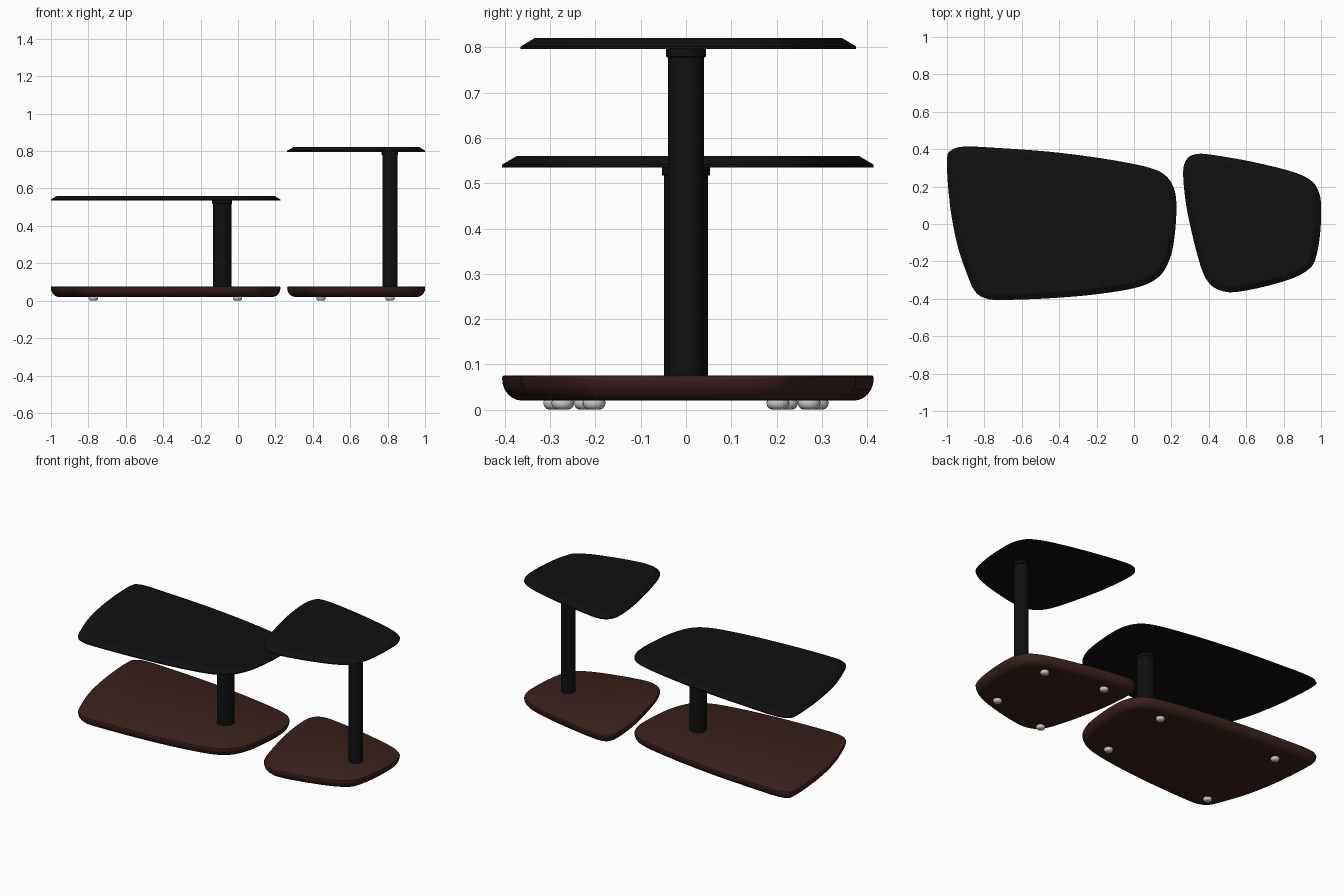
import bpy, bmesh, math
from mathutils import Vector

if "Cube" in bpy.data.objects:
    bpy.data.objects.remove(bpy.data.objects["Cube"])


def material(name, rgb):
    m = bpy.data.materials.new(name)
    m.diffuse_color = (*rgb, 1)
    m.use_nodes = True
    m.node_tree.nodes["Principled BSDF"].inputs["Base Color"].default_value = m.diffuse_color
    return m


black = material("black", (0.005, 0.005, 0.005))
brown = material("dark_brown", (0.042, 0.015, 0.012))

# Plan outlines, clockwise from the back left corner
LARGE = [(-1, .34), (-.975, .395), (-.9, .414), (-.72, .406), (-.45, .386), (-.18, .352),
         (.06, .307), (.165, .262), (.215, .185), (.227, .08), (.215, -.08), (.19, -.19),
         (.135, -.28), (.03, -.335), (-.18, -.373), (-.45, -.397), (-.72, -.406),
         (-.8, -.395), (-.85, -.36), (-.888, -.28), (-.945, -.11), (-.985, .11)]
SMALL = [(.263, .28), (.285, .35), (.335, .374), (.415, .37), (.62, .335), (.835, .283),
         (.935, .24), (.98, .19), (1, .107), (.995, -.053), (.97, -.187), (.93, -.245),
         (.835, -.295), (.675, -.34), (.54, -.364), (.47, -.358), (.41, -.325),
         (.365, -.25), (.317, -.08), (.278, .107)]


def smooth_loop(pts, steps=6):
    """Closed Catmull-Rom curve through the points."""
    p = [Vector(q) for q in pts]
    n, out = len(p), []
    for i in range(n):
        a, b, c, d = (p[(i + k - 1) % n] for k in range(4))
        for s in range(steps):
            t = s / steps
            out.append(0.5 * (2 * b + (c - a) * t + (2 * a - 5 * b + 4 * c - d) * t * t
                              + (3 * b - a - 3 * c + d) * t ** 3))
    return out


def inset(loop, dist):
    n, out = len(loop), []
    for i, p in enumerate(loop):
        t = (loop[(i + 1) % n] - loop[i - 1]).normalized()
        out.append(p + Vector((t.y, -t.x)) * dist)
    return out


def loft(name, loops, mat=None):
    """Capped solid through a stack of (loop, z) rings."""
    bm = bmesh.new()
    rings = [[bm.verts.new((p.x, p.y, z)) for p in loop] for loop, z in loops]
    for lo, hi in zip(rings, rings[1:]):
        n = len(lo)
        for i in range(n):
            bm.faces.new((lo[i], lo[(i + 1) % n], hi[(i + 1) % n], hi[i]))
    bm.faces.new(rings[0])
    bm.faces.new(rings[-1])
    bmesh.ops.recalc_face_normals(bm, faces=bm.faces)
    me = bpy.data.meshes.new(name)
    bm.to_mesh(me)
    bm.free()
    ob = bpy.data.objects.new(name, me)
    bpy.context.collection.objects.link(ob)
    if mat:
        me.materials.append(mat)
    bpy.ops.object.select_all(action='DESELECT')
    ob.select_set(True)
    bpy.context.view_layer.objects.active = ob
    bpy.ops.object.shade_smooth_by_angle(angle=math.radians(30))
    return ob


def lathe(name, centre, profile, mat=None, sides=48):
    ring = lambda r: [Vector((centre[0] + r * math.cos(2 * math.pi * i / sides),
                              centre[1] + r * math.sin(2 * math.pi * i / sides)))
                      for i in range(sides)]
    return loft(name, [(ring(r), z) for r, z in profile], mat)


def table(name, outline, z, column_x, radius, feet):
    loop = smooth_loop(outline)
    # thin top with a chamfered upper edge
    loft(name + "_top", [(loop, z - .025), (loop, z - .019), (inset(loop, .032), z)], black)
    # base slab with a rounded underside
    arc = [math.radians(15 * k) for k in range(7)]
    rings = [(inset(loop, .044 * (1 - math.sin(a))), .068 - .048 * math.cos(a)) for a in arc]
    rings += [(loop, .071), (inset(loop, .0015), .0745), (inset(loop, .005), .076)]
    loft(name + "_base", rings, brown)
    # column and its mounting collar
    lathe(name + "_column", (column_x, 0), [(radius, .07), (radius, z - .03)], black)
    c = radius + .004
    lathe(name + "_collar", (column_x, 0),
          [(c - .002, z - .043), (c, z - .041), (c, z - .024)], black)
    # rounded glide feet
    for i, (x, y) in enumerate(feet):
        for side, s in (("back", 1), ("front", -1)):
            lathe(f"{name}_foot_{side}_{i + 1}", (x, s * y),
                  [(.012, 0), (.018, .002), (.0225, .006), (.025, .012), (.025, .017),
                   (.023, .023)], sides=24)


table("large_table", LARGE, .56, -.085, .049, [(-.773, .29), (-.003, .222)])
table("small_table", SMALL, .821, .812, .04, [(.444, .272), (.813, .203)])
